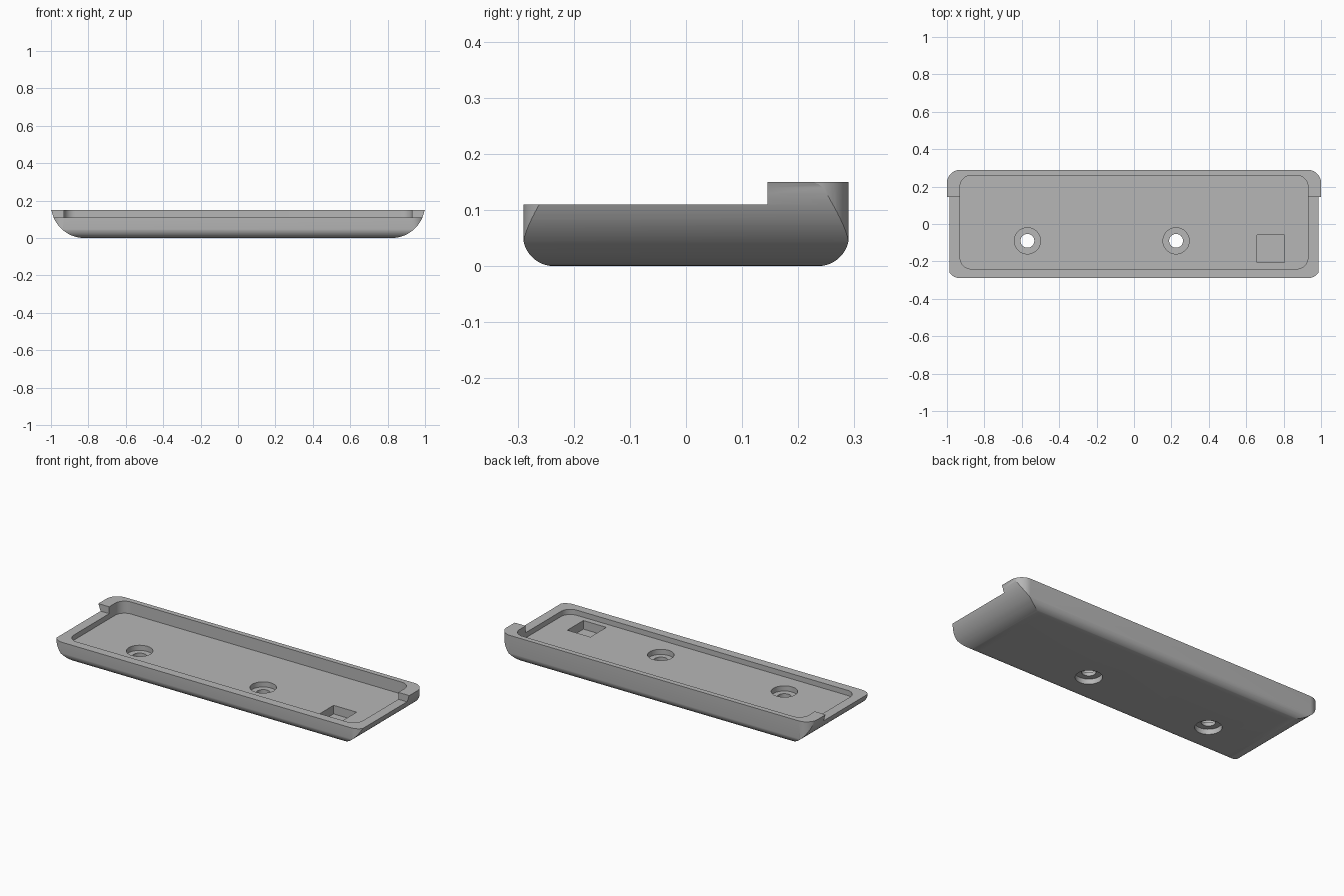
import bpy, bmesh, math
from mathutils import Vector

if "Cube" in bpy.data.objects:
    bpy.data.objects.remove(bpy.data.objects["Cube"])

grey = bpy.data.materials.new("plain grey")
grey.diffuse_color = (0.47, 0.47, 0.47, 1)
grey.use_nodes = True
grey.node_tree.nodes["Principled BSDF"].inputs["Base Color"].default_value = grey.diffuse_color


def arc(cx, cy, r, a0, a1, n=12):
    """Points on an arc, angles in degrees."""
    return [(cx + r * math.cos(math.radians(a0 + (a1 - a0) * i / n)),
             cy + r * math.sin(math.radians(a0 + (a1 - a0) * i / n))) for i in range(n + 1)]


def rounded(hx, hy, r, cx=0, cy=0):
    """Rounded rectangle outline."""
    pts = []
    for sx, sy, a in ((1, 1, 0), (-1, 1, 90), (-1, -1, 180), (1, -1, 270)):
        pts += arc(cx + sx * (hx - r), cy + sy * (hy - r), r, a, a + 90)
    return pts


def prism(name, pts, axis, lo, hi):
    """Extrude a closed outline along one axis."""
    place = {"x": lambda u, v, w: (w, u, v),
             "y": lambda u, v, w: (u, w, v),
             "z": lambda u, v, w: (u, v, w)}[axis]
    bm = bmesh.new()
    face = bm.faces.new([bm.verts.new(place(u, v, lo)) for u, v in pts])
    ext = bmesh.ops.extrude_face_region(bm, geom=[face])
    moved = [g for g in ext["geom"] if isinstance(g, bmesh.types.BMVert)]
    bmesh.ops.translate(bm, verts=moved, vec=Vector(place(0, 0, hi - lo)))
    bmesh.ops.recalc_face_normals(bm, faces=bm.faces)
    mesh = bpy.data.meshes.new(name)
    bm.to_mesh(mesh)
    bm.free()
    mesh.materials.append(grey)
    ob = bpy.data.objects.new(name, mesh)
    bpy.context.collection.objects.link(ob)
    return ob


def combine(body, tool, operation):
    """Apply a boolean and remove its tool."""
    mod = body.modifiers.new("cut", "BOOLEAN")
    mod.operation, mod.solver, mod.object = operation, "EXACT", tool
    bpy.context.view_layer.objects.active = body
    bpy.ops.object.modifier_apply(modifier=mod.name)
    bpy.data.objects.remove(tool)


def circle(cx, cy, r):
    return arc(cx, cy, r, 0, 360, 40)[:-1]


def box(x0, x1, y0, y1):
    return [(x0, y0), (x1, y0), (x1, y1), (x0, y1)]


# Tray body: curved ends, rounded long edges, rounded plan corners
end_curve = [p for p in arc(0.82, 0.18, 0.18, -90, -9.6, 24)]
end_curve[-1] = (1.0, 0.15)
tray = prism("tray", end_curve + [(-x, z) for x, z in reversed(end_curve)], "y", -0.5, 0.5)
edge = arc(0.2355, 0.055, 0.055, -90, 0, 16) + [(0.2905, 0.3)]
combine(tray, prism("long_profile", edge + [(-y, z) for y, z in reversed(edge)],
                    "x", -1.2, 1.2), "INTERSECT")
combine(tray, prism("plan", rounded(1.0005, 0.29, 0.072), "z", -0.1, 0.4), "INTERSECT")

# Lowered front rim and shallow pocket
combine(tray, prism("front_step", box(-1.2, 1.2, -0.6, 0.145), "z", 0.11, 0.4), "DIFFERENCE")
combine(tray, prism("pocket", rounded(0.93, 0.25, 0.06, 0, 0.01), "z", 0.08, 0.4), "DIFFERENCE")

# Square recess
combine(tray, prism("square_recess", box(0.657, 0.805, -0.207, -0.06), "z", 0.03, 0.4), "DIFFERENCE")

# Screw holes, counterbored above and below a thin web
for x in (-0.57, 0.225):
    for r, lo, hi in ((0.07, 0.05, 0.4), (0.07, -0.1, 0.03), (0.037, -0.2, 0.5)):
        combine(tray, prism("hole", circle(x, -0.09, r), "z", lo, hi), "DIFFERENCE")

# Smooth curved surfaces, crisp edges
bpy.ops.object.select_all(action="DESELECT")
tray.select_set(True)
bpy.context.view_layer.objects.active = tray
bpy.ops.object.shade_smooth_by_angle(angle=math.radians(25))
